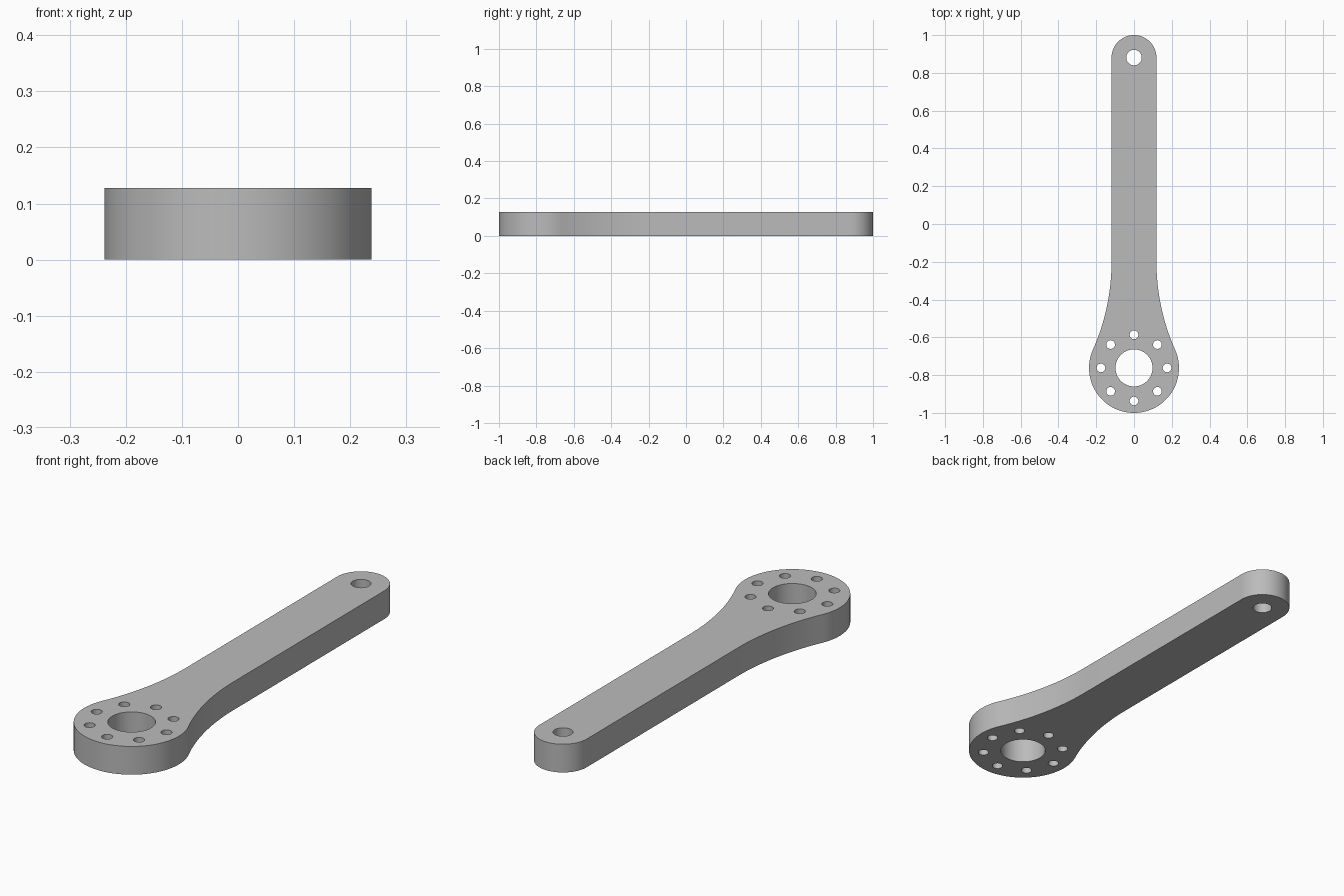
import bpy
import bmesh
from math import sin, cos, pi, atan2, sqrt

cube = bpy.data.objects.get("Cube")
if cube:
    bpy.data.objects.remove(cube, do_unlink=True)

HEIGHT = 0.128
HUB_R, HUB_Y = 0.238, -0.762
ARM_R, TIP_Y = 0.119, 0.881
FILLET_R = 1.14


def arc(cx, cy, r, start, end, steps):
    angles = [start + (end - start) * i / steps for i in range(steps + 1)]
    return [(cx + r * cos(a), cy + r * sin(a)) for a in angles]


def circle(cx, cy, r, steps):
    return arc(cx, cy, r, 0, 2 * pi, steps)[:-1]


# Outline: round hub, tangent fillet into a straight arm, round tip
fillet_x = ARM_R + FILLET_R
rise = sqrt((FILLET_R + HUB_R) ** 2 - fillet_x ** 2)
tangent = atan2(rise, fillet_x)
right_half = arc(0, HUB_Y, HUB_R, -pi / 2, tangent, 36)
right_half += arc(fillet_x, HUB_Y + rise, FILLET_R, pi + tangent, pi, 16)[1:]
right_half += arc(0, TIP_Y, ARM_R, 0, pi / 2, 20)
outline = right_half + [(-x, y) for x, y in right_half[-2:0:-1]]

# Openings: hub bore, tip pin hole and ring of bolt holes
loops = [outline, circle(0, HUB_Y, 0.098, 64), circle(0, TIP_Y, 0.041, 40)]
for i in range(8):
    a = i * pi / 4
    loops.append(circle(0.175 * cos(a), HUB_Y + 0.175 * sin(a), 0.023, 28))

# Fill the flat profile and extrude it into a plate
bm = bmesh.new()
for loop in loops:
    verts = [bm.verts.new((x, y, 0)) for x, y in loop]
    for i, v in enumerate(verts):
        bm.edges.new((verts[i - 1], v))
bmesh.ops.triangle_fill(bm, edges=bm.edges[:], use_beauty=True, normal=(0, 0, 1))
top = bmesh.ops.extrude_face_region(bm, geom=bm.faces[:], use_keep_orig=True)
bmesh.ops.translate(bm, vec=(0, 0, HEIGHT),
                    verts=[g for g in top["geom"] if isinstance(g, bmesh.types.BMVert)])
bmesh.ops.recalc_face_normals(bm, faces=bm.faces[:])
mesh = bpy.data.meshes.new("lever_arm")
bm.to_mesh(mesh)
bm.free()

arm = bpy.data.objects.new("lever_arm", mesh)
bpy.context.collection.objects.link(arm)

# Plain grey metal
grey = bpy.data.materials.new("grey_metal")
grey.use_nodes = True
color = (0.5, 0.5, 0.5, 1)
grey.diffuse_color = color
grey.node_tree.nodes["Principled BSDF"].inputs["Base Color"].default_value = color
mesh.materials.append(grey)

bpy.ops.object.select_all(action='DESELECT')
arm.select_set(True)
bpy.context.view_layer.objects.active = arm
bpy.ops.object.shade_smooth_by_angle(angle=pi / 6)
